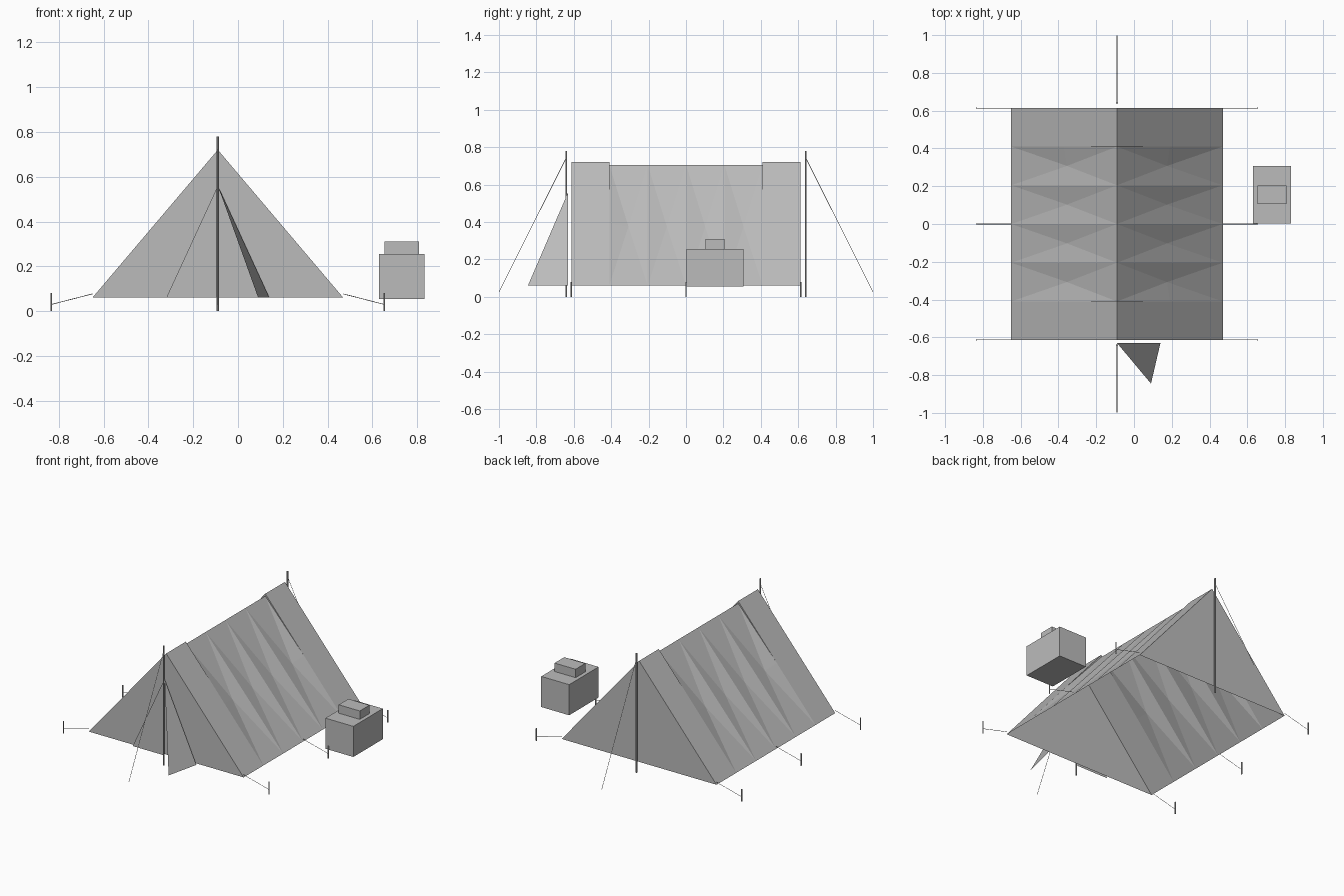
import bpy, bmesh
from mathutils import Vector

cube = bpy.data.objects.get("Cube")
if cube:
    bpy.data.objects.remove(cube, do_unlink=True)

grey = bpy.data.materials.new("plain grey")
grey.use_nodes = True
colour = (0.5, 0.5, 0.5, 1)
grey.diffuse_color = colour
grey.node_tree.nodes["Principled BSDF"].inputs["Base Color"].default_value = colour

CX, HALF = -0.09, 0.56           # tent centre line and half width
EAVE, RIDGE, SAG = 0.06, 0.72, 0.705
END, INNER, CELLS = 0.613, 0.41, 4


def add_object(name, bm):
    mesh = bpy.data.meshes.new(name)
    bm.to_mesh(mesh)
    bm.free()
    mesh.materials.append(grey)
    obj = bpy.data.objects.new(name, mesh)
    bpy.context.collection.objects.link(obj)
    return obj


def sheet(name, faces, outward=None):
    """Thin cloth from corner lists, turned to face the outward direction."""
    bm = bmesh.new()
    for corners in faces:
        bm.faces.new([bm.verts.new(c) for c in corners])
    bm.normal_update()
    if outward:
        for f in bm.faces:
            if f.normal.dot(Vector(outward)) < 0:
                f.normal_flip()
    bmesh.ops.remove_doubles(bm, verts=bm.verts, dist=0.0005)
    return add_object(name, bm)


def rod(name, start, end, radius, sides=6):
    start, end = Vector(start), Vector(end)
    bm = bmesh.new()
    bmesh.ops.create_cone(bm, cap_ends=True, segments=sides, radius1=radius,
                          radius2=radius, depth=(end - start).length)
    turn = (end - start).to_track_quat('Z', 'Y').to_matrix()
    bmesh.ops.rotate(bm, verts=bm.verts, matrix=turn)
    bmesh.ops.translate(bm, verts=bm.verts, vec=(start + end) / 2)
    return add_object(name, bm)


def box(name, low, high):
    low, high = Vector(low), Vector(high)
    bm = bmesh.new()
    bmesh.ops.create_cube(bm, size=1)
    bmesh.ops.scale(bm, verts=bm.verts, vec=high - low)
    bmesh.ops.translate(bm, verts=bm.verts, vec=(low + high) / 2)
    return add_object(name, bm)


# Roof slopes: pleated middle cells between flat end panels
for side, label in ((-1, "right"), (1, "left")):
    edge = CX + side * HALF
    mid_x, mid_z = CX + side * HALF / 2, (RIDGE + EAVE) / 2
    faces = []
    step = 2 * INNER / CELLS
    for i in range(CELLS):
        a = -INNER + i * step
        b = a + step
        centre = (mid_x - side * 0.015, (a + b) / 2, mid_z - 0.015)
        ring = [(CX, a, SAG), (CX, b, SAG)]
        if i == CELLS - 1:
            ring.append((mid_x, b, mid_z))
        ring += [(edge, b, EAVE), (edge, a, EAVE)]
        if i == 0:
            ring.append((mid_x, a, mid_z))
        faces += [(p, ring[(k + 1) % len(ring)], centre) for k, p in enumerate(ring)]
    for end in (-1, 1):
        y0, y1 = end * INNER, end * END
        faces.append([(CX, y0, RIDGE), (CX, y1, RIDGE), (edge, y1, EAVE),
                      (edge, y0, EAVE), (mid_x, y0, mid_z)])
        # Small step where the ridge dips
        faces.append([(CX, y0, RIDGE), (CX, y0, SAG), (mid_x, y0, mid_z)])
    sheet(label + "_roof", faces, (side, 0, 0.85))

# End walls, poles and ridge guy lines
for end, label in ((-1, "front"), (1, "back")):
    y = end * END
    sheet(label + "_wall", [[(CX - HALF, y, EAVE), (CX + HALF, y, EAVE),
                             (CX, y, RIDGE)]], (0, end, 0))
    rod(label + "_pole", (CX, end * 0.64, 0), (CX, end * 0.64, 0.78), 0.005, 8)
    rod(label + "_guy_line", (CX, end * 0.642, 0.74), (CX, end * 0.999, 0.027), 0.0015, 4)

# Door: one flap closed, the other swung open
top = (CX, -0.63, 0.56)
sheet("closed_flap", [[top, (-0.32, -0.63, EAVE), (CX, -0.63, EAVE)]], (0, -1, 0))
sheet("open_flap", [[top, (0.14, -0.63, EAVE), (0.09, -0.845, EAVE)]], (-1, 0, 0))

# Side pegs with their guy lines
for side, label in ((-1, "right"), (1, "left")):
    for y, place in ((-END, "front"), (0, "middle"), (END, "back")):
        x = CX + side * 0.743
        rod(f"{label}_{place}_peg", (x, y, 0), (x, y, 0.08), 0.004)
        rod(f"{label}_{place}_line", (CX + side * HALF, y, 0.077), (x, y, 0.03), 0.0015, 4)

# Storage box beside the tent
box("storage_box", (0.63, 0.003, 0.055), (0.832, 0.307, 0.255))
box("box_top", (0.655, 0.105, 0.255), (0.807, 0.205, 0.31))
